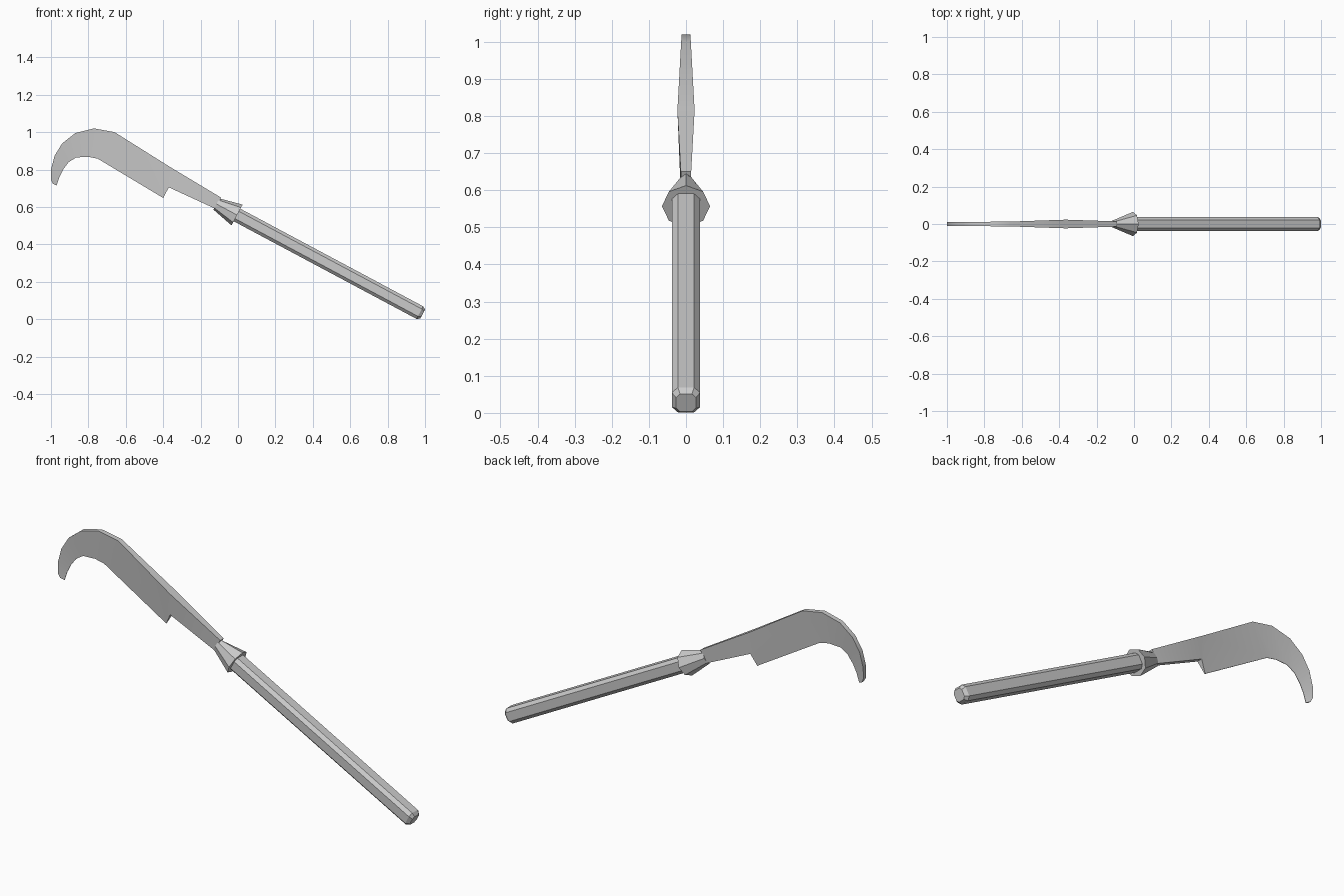
import bpy, bmesh, math
from mathutils import Matrix

if "Cube" in bpy.data.objects:
    bpy.data.objects.remove(bpy.data.objects["Cube"])

# Handle frame: local x runs down the handle, y across, z toward the spine side
FRAME = Matrix.Translation((-0.005, 0, 0.557)) @ Matrix.Rotation(math.radians(28.1), 4, 'Y')


def loft(name, rings, matrix=None):
    """Skin a list of equal-length point rings and cap both ends."""
    bm = bmesh.new()
    loops = [[bm.verts.new(p) for p in ring] for ring in rings]
    n = len(loops[0])
    for a, b in zip(loops, loops[1:]):
        for i in range(n):
            j = (i + 1) % n
            bm.faces.new((a[i], a[j], b[j], b[i]))
    bm.faces.new(loops[0])
    bm.faces.new(loops[-1])
    if matrix:
        bm.transform(matrix)
    bmesh.ops.remove_doubles(bm, verts=bm.verts, dist=1e-5)
    bmesh.ops.recalc_face_normals(bm, faces=bm.faces)
    mesh = bpy.data.meshes.new(name)
    bm.to_mesh(mesh)
    bm.free()
    obj = bpy.data.objects.new(name, mesh)
    bpy.context.collection.objects.link(obj)
    return obj


def chamfered_square(x, r, f):
    return [(x, r, -f), (x, r, f), (x, f, r), (x, -f, r),
            (x, -r, f), (x, -r, -f), (x, -f, -r), (x, f, -r)]


def octagon(x, ry, rz):
    return [(x, ry * math.cos(k * math.pi / 4), rz * math.sin(k * math.pi / 4))
            for k in range(8)]


# Eight-sided wooden handle with a bevelled butt
loft("handle", [chamfered_square(-0.03, 0.038, 0.022),
                chamfered_square(1.108, 0.038, 0.022),
                chamfered_square(1.125, 0.027, 0.016)], FRAME)

# Flared socket between handle and blade
loft("socket", [octagon(0, 0.065, 0.063),
                octagon(-0.125, 0.018, 0.034)], FRAME)

# Hooked blade: spine x, z, half thickness / cutting edge x, z, half thickness
stations = [
    (-0.09, 0.650, 0.014, -0.12, 0.590, 0.014),
    (-0.36, 0.812, 0.023, -0.37, 0.705, 0.014),
    (-0.37, 0.818, 0.023, -0.40, 0.648, 0.002),
    (-0.66, 1.000, 0.013, -0.75, 0.858, 0.001),
    (-0.77, 1.020, 0.012, -0.80, 0.868, 0.001),
    (-0.87, 0.995, 0.012, -0.865, 0.865, 0.001),
    (-0.94, 0.940, 0.012, -0.905, 0.840, 0.001),
    (-0.98, 0.875, 0.012, -0.935, 0.800, 0.001),
    (-1.00, 0.800, 0.012, -0.955, 0.760, 0.001),
    (-1.00, 0.745, 0.011, -0.965, 0.730, 0.001),
    (-0.99, 0.725, 0.009, -0.970, 0.715, 0.001),
]
blade = loft("blade", [[(sx, -st, sz), (sx, st, sz), (ex, et, ez), (ex, -et, ez)]
                       for sx, sz, st, ex, ez, et in stations])
bpy.context.view_layer.objects.active = blade
blade.select_set(True)
bpy.ops.object.shade_smooth_by_angle(angle=math.radians(25))
